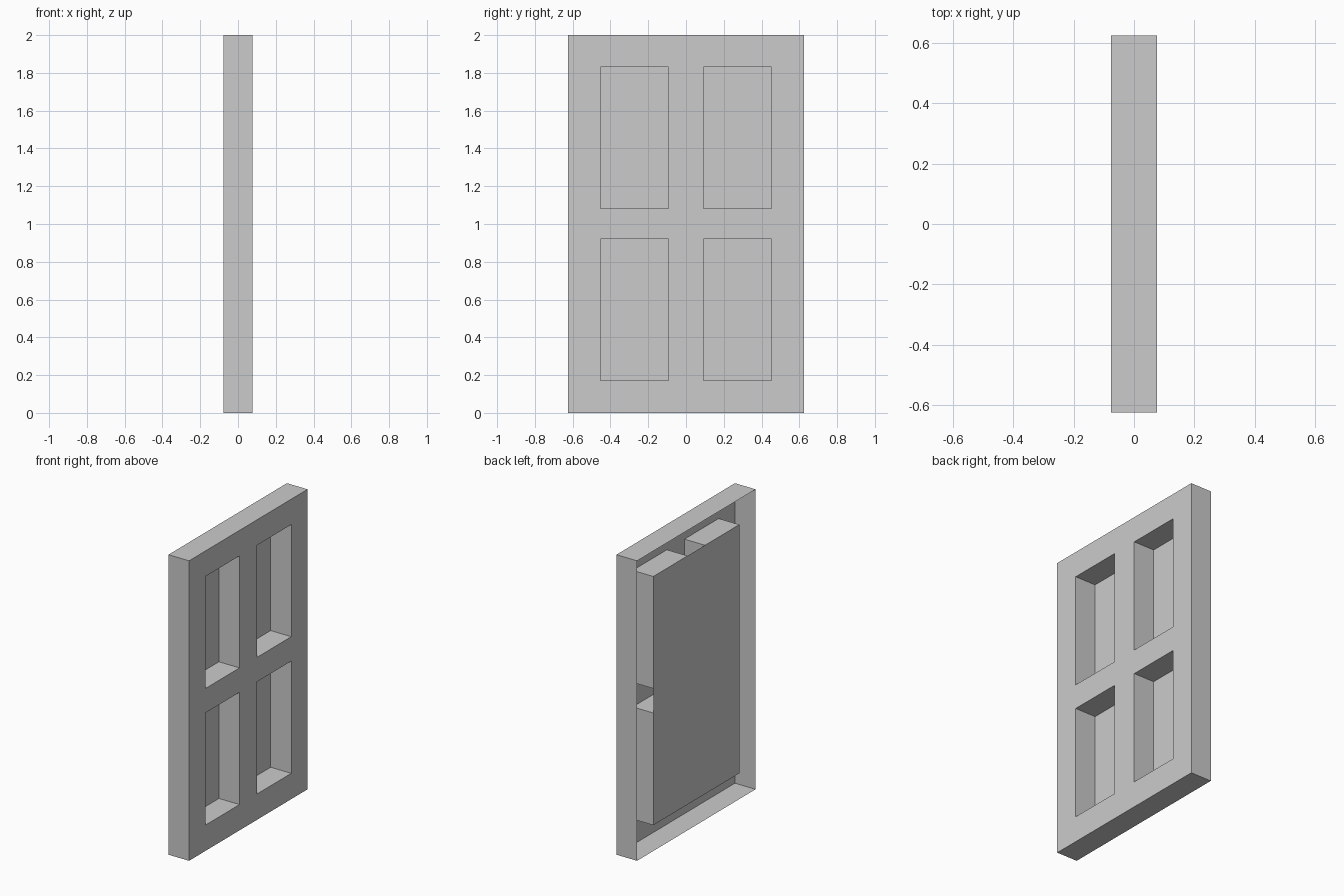
import bpy, bmesh

if "Cube" in bpy.data.objects:
    bpy.data.objects.remove(bpy.data.objects["Cube"])

X, Y, H = 0.076, 0.624, 2.0
YS = [-Y, -0.4525, -0.0925, 0.0925, 0.4525, Y]
ZS = [0.0, 0.172, 0.92, 1.083, 1.83, H]


def make_object(name, quads):
    """Thin sheet object from a list of quads, merged at shared corners."""
    bm = bmesh.new()
    for q in quads:
        bm.faces.new([bm.verts.new(p) for p in q])
    bmesh.ops.remove_doubles(bm, verts=bm.verts, dist=1e-5)
    mesh = bpy.data.meshes.new(name)
    bm.to_mesh(mesh)
    bm.free()
    obj = bpy.data.objects.new(name, mesh)
    bpy.context.collection.objects.link(obj)
    return obj


def rect(x, y0, y1, z0, z1):
    """Rectangle facing +x."""
    return [(x, y0, z0), (x, y1, z0), (x, y1, z1), (x, y0, z1)]


def sleeve(y0, y1, z0, z1, outward):
    """Four walls running through the thickness of the door."""
    a, b = rect(X, y0, y1, z0, z1), rect(-X, y0, y1, z0, z1)
    walls = []
    for i in range(4):
        j = (i + 1) % 4
        q = [a[i], b[i], b[j], a[j]]
        walls.append(q if outward else q[::-1])
    return walls


# Door face with four window openings, and recess walls behind each opening
face, recesses = [], []
for i in range(5):
    for j in range(5):
        cell = (YS[i], YS[i + 1], ZS[j], ZS[j + 1])
        if i % 2 and j % 2:
            recesses += sleeve(*cell, outward=False)
        else:
            face.append(rect(X, *cell))
make_object("door_face", face)
make_object("window_recesses", recesses)

# Outer edge walls; the back stays open
make_object("door_edges", sleeve(-Y, Y, 0, H, outward=True))

# Single plate closing the back of all four recesses
make_object("back_plate", [rect(-X, YS[1], YS[4], ZS[1], ZS[4])])
